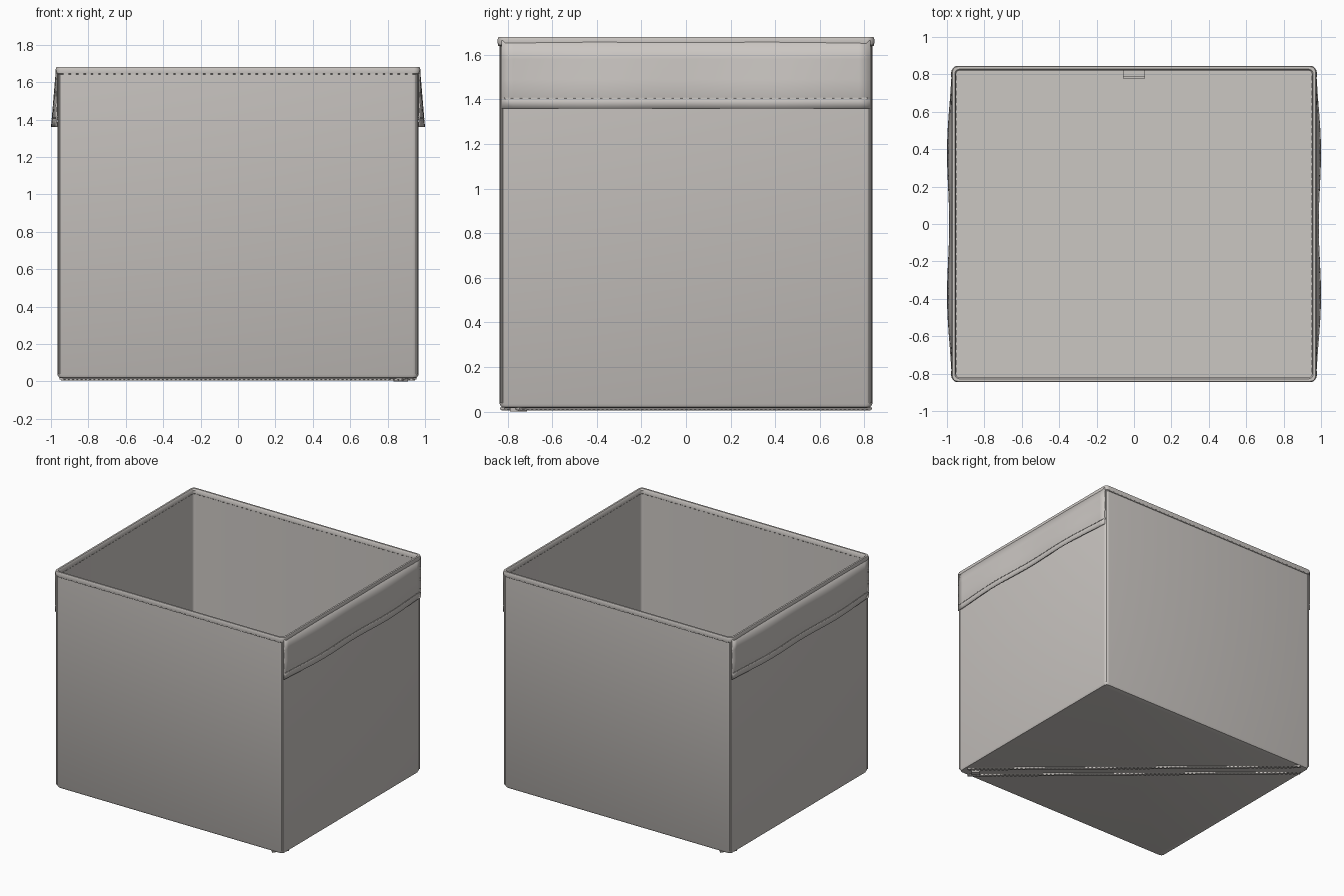
import bpy, bmesh, math
from mathutils import Matrix, Vector

if "Cube" in bpy.data.objects:
    bpy.data.objects.remove(bpy.data.objects["Cube"])


def material(name, colour):
    m = bpy.data.materials.new(name)
    m.use_nodes = True
    m.diffuse_color = (*colour, 1)
    m.node_tree.nodes["Principled BSDF"].inputs["Base Color"].default_value = (*colour, 1)
    return m


fabric = material("warm grey fabric", (0.60, 0.57, 0.545))

HX, HY, TOP = 0.965, 0.835, 1.68      # wall half sizes and height
FLAP_TOP, FLAP_LOW = 1.665, 1.36


def finish(name, bm):
    bmesh.ops.recalc_face_normals(bm, faces=bm.faces)
    mesh = bpy.data.meshes.new(name)
    bm.to_mesh(mesh)
    bm.free()
    mesh.materials.append(fabric)
    ob = bpy.data.objects.new(name, mesh)
    bpy.context.collection.objects.link(ob)
    bpy.ops.object.select_all(action="DESELECT")
    ob.select_set(True)
    bpy.context.view_layer.objects.active = ob
    bpy.ops.object.shade_smooth_by_angle(angle=math.radians(35))
    return ob


def block(bm, centre, size, angle=0):
    m = Matrix.Translation(centre) @ Matrix.Rotation(angle, 4, "Z") @ Matrix.Diagonal((*size, 1))
    bmesh.ops.create_cube(bm, size=1, matrix=m)


def ring(bm, grow, z, radius):
    """Rounded rectangle of vertices, offset outward from the wall by grow."""
    verts = []
    for sx, sy, start in ((1, 1, 0), (-1, 1, 90), (-1, -1, 180), (1, -1, 270)):
        for k in range(6):
            a = math.radians(start + 18 * k)
            verts.append(bm.verts.new((sx * (HX + grow - radius) + radius * math.cos(a),
                                       sy * (HY + grow - radius) + radius * math.sin(a), z)))
    return verts


def loft(name, profile):
    bm = bmesh.new()
    rings = [ring(bm, *p) for p in profile]
    for a, b in zip(rings, rings[1:]):
        for i in range(len(a)):
            j = (i + 1) % len(a)
            bm.faces.new((a[i], a[j], b[j], b[i]))
    bm.faces.new(rings[0])
    bm.faces.new(rings[-1])
    return finish(name, bm)


# Open box: bottom, outer wall, rolled rim, inner wall and floor in one shell
loft("box_body", [
    (-0.03, 0.016, 0.02), (-0.008, 0.02, 0.025), (0, 0.035, 0.03),
    (0, 1.64, 0.03), (0.008, 1.645, 0.035), (0.011, 1.665, 0.035),
    (0.006, TOP, 0.03), (-0.007, TOP, 0.025), (-0.014, 1.67, 0.02),
    (-0.014, 1.645, 0.02), (-0.01, 1.64, 0.02), (-0.01, 0.04, 0.02)])


def flap_x(y, z):
    """Outer position of the loosely hanging side flap."""
    v = y / HY
    bulge = 0.014 * (1 - v * v) + 0.015 * math.sin(math.pi * v) ** 2
    drop = (FLAP_TOP - z) / (FLAP_TOP - FLAP_LOW)
    return HX + 0.009 + bulge * drop


# Side flaps with a hemmed lower edge
for side, label in ((1, "left"), (-1, "right")):
    bm = bmesh.new()
    cols = 32
    heights = (FLAP_TOP, 1.58, 1.49, 1.412, 1.405, 1.398, FLAP_LOW)
    grid = []
    for z in heights:
        row = []
        for i in range(cols + 1):
            y = (2 * i / cols - 1) * (HY - 0.008)
            groove = 0.003 if z == 1.405 else 0
            row.append(bm.verts.new((side * (flap_x(y, z) - groove), y, z)))
        grid.append(row)
    for a, b in zip(grid, grid[1:]):
        for i in range(cols):
            bm.faces.new((a[i], a[i + 1], b[i + 1], b[i]))
    flap = finish(label + "_flap", bm)
    thick = flap.modifiers.new("cloth thickness", "SOLIDIFY")
    thick.thickness = 0.008
    # the surface must thicken toward the wall
    thick.offset = -1 if flap.data.polygons[0].normal.x * side > 0 else 1

# Stitching round the rim, inside and out, and along the flap hems
bm = bmesh.new()
PITCH, DASH, FINE = 0.04, 0.028, 0.006
for grow in (0.005, -0.012):
    for s in (1, -1):
        nx, ny = int(2 * (HX - 0.04) / PITCH), int(2 * (HY - 0.04) / PITCH)
        for i in range(nx + 1):
            block(bm, ((i - nx / 2) * PITCH, s * (HY + grow), 1.642), (DASH, FINE, FINE))
        for i in range(ny + 1):
            block(bm, (s * (HX + grow), (i - ny / 2) * PITCH, 1.642), (FINE, DASH, FINE))
for s in (1, -1):
    for i in range(-20, 21):
        y = i * PITCH
        block(bm, (s * (flap_x(y, 1.405) - 0.001), y, 1.405), (FINE, DASH, FINE))
finish("stitching", bm)

# Vertical corner seams
bm = bmesh.new()
for sx in (1, -1):
    for sy in (1, -1):
        bmesh.ops.create_cone(bm, cap_ends=True, segments=10, radius1=0.007, radius2=0.007, depth=1.6,
                              matrix=Matrix.Translation((sx * (HX - 0.009), sy * (HY - 0.009), 0.84)))
finish("corner_seams", bm)

# Zip running corner to corner across the underside
start, end = Vector((HX - 0.05, -HY + 0.045, 0)), Vector((-HX + 0.05, HY - 0.045, 0))
along = (end - start).normalized()
across = Vector((-along.y, along.x, 0))
angle = math.atan2(along.y, along.x)
length = (end - start).length
bm = bmesh.new()
for s in (1, -1):
    block(bm, across * s * 0.045 + Vector((0, 0, 0.014)), (length, 0.028, 0.008), angle)
    count = int(length / 0.03)
    for i in range(count):
        p = start + along * (i + 0.5) * length / count
        block(bm, p + across * s * 0.045 + Vector((0, 0, 0.01)), (0.018, 0.02, 0.01), angle)
finish("underside_zip", bm)

bm = bmesh.new()
block(bm, start + along * 0.06 + Vector((0, 0, 0.008)), (0.06, 0.05, 0.016), angle)
finish("zip_pull", bm)

# Small folded tag on the inside of the back wall
bm = bmesh.new()
for y in (0.79, 0.808):
    block(bm, (0, y, 0.11), (0.12, 0.01, 0.12))
block(bm, (0, 0.799, 0.165), (0.12, 0.028, 0.01))
block(bm, (0, 0.782, 0.07), (0.12, 0.008, 0.03))
block(bm, (0, 0.818, 0.15), (0.12, 0.014, 0.03))
finish("inner_tag", bm)
